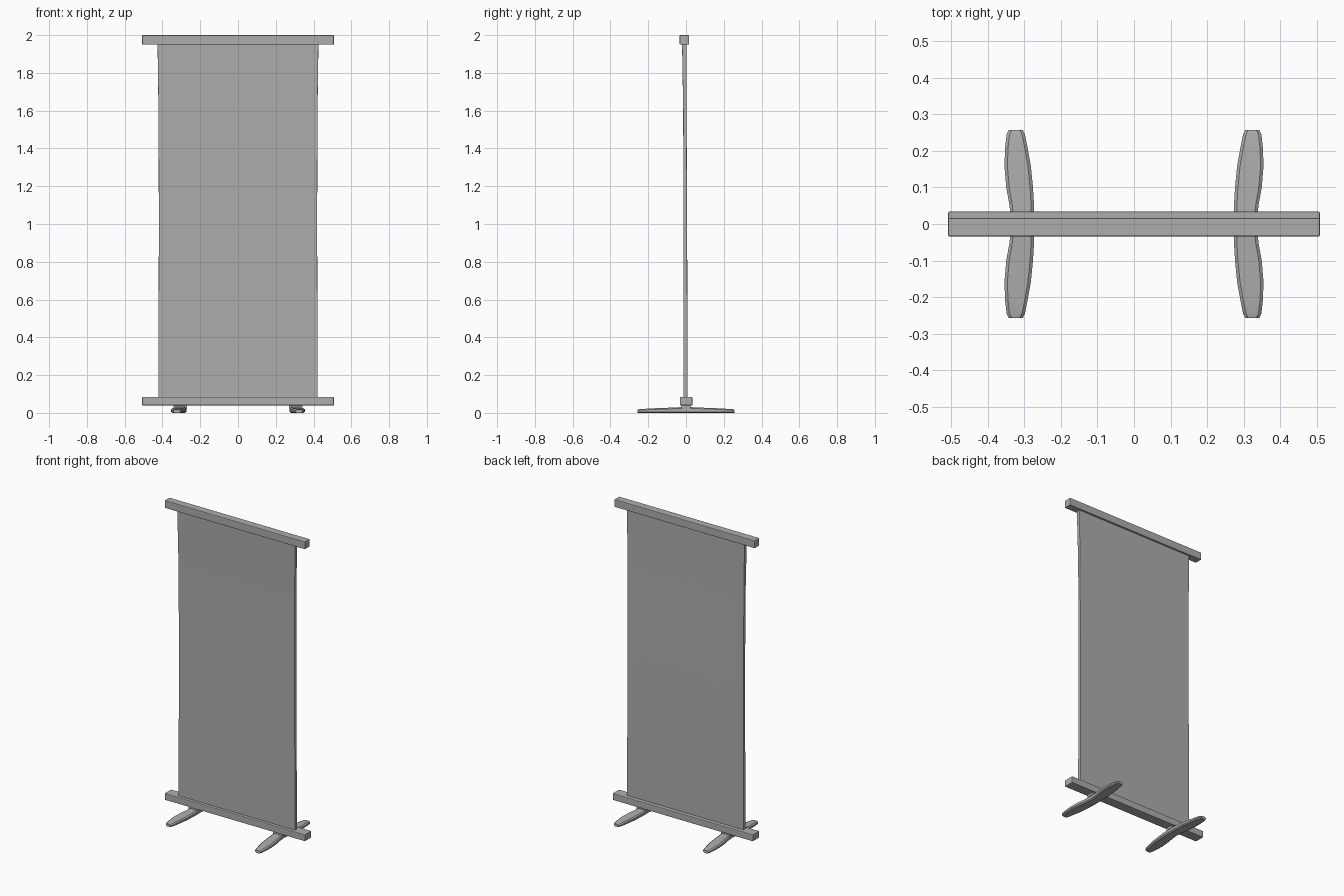
import bpy, bmesh

cube = bpy.data.objects.get("Cube")
if cube:
    bpy.data.objects.remove(cube)

grey = bpy.data.materials.new("plain grey")
grey.use_nodes = True
COLOUR = (0.42, 0.42, 0.42, 1)
grey.diffuse_color = COLOUR
grey.node_tree.nodes["Principled BSDF"].inputs["Base Color"].default_value = COLOUR


def loft(name, rings, bevel=0.0):
    """Skin a list of equal-length point rings and cap both ends."""
    bm = bmesh.new()
    loops = [[bm.verts.new(p) for p in ring] for ring in rings]
    n = len(loops[0])
    for a, b in zip(loops, loops[1:]):
        for i in range(n):
            j = (i + 1) % n
            bm.faces.new((a[i], a[j], b[j], b[i]))
    bm.faces.new(loops[0])
    bm.faces.new(loops[-1])
    bmesh.ops.recalc_face_normals(bm, faces=bm.faces)
    mesh = bpy.data.meshes.new(name)
    bm.to_mesh(mesh)
    bm.free()
    mesh.materials.append(grey)
    obj = bpy.data.objects.new(name, mesh)
    bpy.context.collection.objects.link(obj)
    if bevel:
        mod = obj.modifiers.new("soft edges", "BEVEL")
        mod.width, mod.segments = bevel, 2
    return obj


def bar(name, half_length, y0, y1, z0, z1):
    rings = [[(x, y0, z0), (x, y1, z0), (x, y1, z1), (x, y0, z1)]
             for x in (-half_length, half_length)]
    return loft(name, rings, 0.004)


# Rails across the top and bottom
bar("top_rail", 0.508, -0.034, 0.016, 1.95, 2.0)
bar("bottom_rail", 0.508, -0.033, 0.034, 0.04, 0.084)

# Thin hanging sheet, leaning slightly forward at the top
sheet_levels = [(0.07, 0.422, -0.014, 0.009), (1.0, 0.419, -0.013, 0.006),
                (1.6, 0.421, -0.015, 0.003), (1.96, 0.426, -0.021, 0.004)]
loft("banner_sheet", [[(-w, y0, z), (w, y0, z), (w, y1, z), (-w, y1, z)]
                      for z, w, y0, y1 in sheet_levels], 0.002)

# Blade-shaped feet: y, inner x, outer x, top height
foot_sections = [(0.0, 0.274, 0.336, 0.032), (0.05, 0.273, 0.34, 0.029),
                 (0.1, 0.276, 0.349, 0.027), (0.16, 0.282, 0.354, 0.025),
                 (0.21, 0.291, 0.352, 0.022), (0.245, 0.298, 0.348, 0.02),
                 (0.257, 0.304, 0.342, 0.017)]
full = [(-y, a, b, t) for y, a, b, t in reversed(foot_sections[1:])] + foot_sections


def foot_ring(side, y, inner, outer, top):
    rim = 0.008
    profile = [(inner + rim, 0), (outer - rim, 0), (outer, 0.006), (outer, top - 0.006),
               (outer - rim, top), (inner + rim, top), (inner, top - 0.006), (inner, 0.006)]
    return [(side * x, y, z) for x, z in profile]


for side, label in ((1, "left"), (-1, "right")):
    foot = loft(label + "_foot", [foot_ring(side, *s) for s in full])
    bpy.ops.object.select_all(action="DESELECT")
    foot.select_set(True)
    bpy.context.view_layer.objects.active = foot
    bpy.ops.object.shade_smooth_by_angle(angle=0.6)
    # Short block joining the foot to the rail
    c = side * 0.306
    loft(label + "_foot_mount", [[(c - 0.035, -0.025, z), (c + 0.035, -0.025, z),
                                  (c + 0.035, 0.025, z), (c - 0.035, 0.025, z)]
                                 for z in (0.024, 0.045)])
